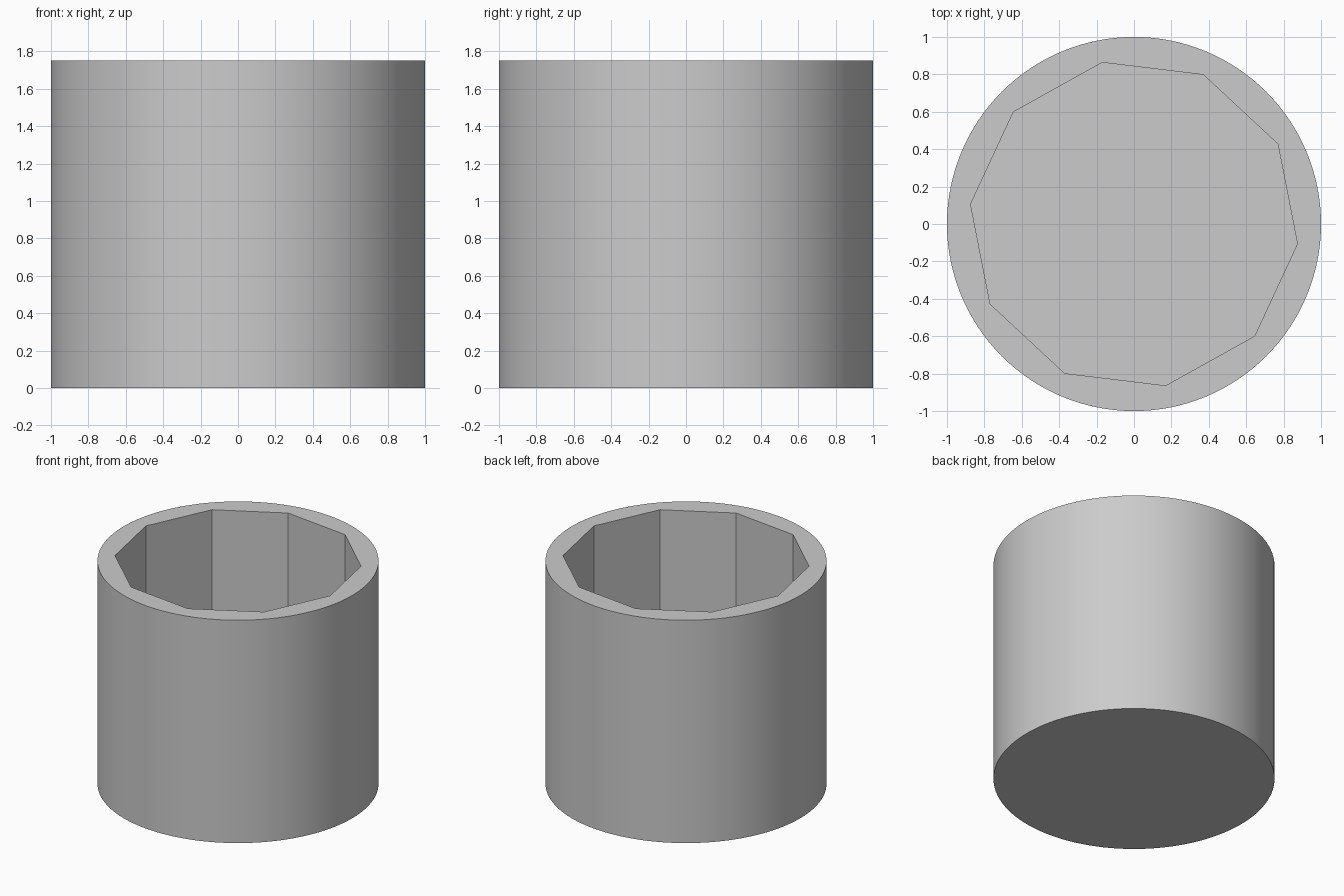
import bpy
import bmesh
import math

cube = bpy.data.objects.get("Cube")
if cube:
    bpy.data.objects.remove(cube, do_unlink=True)

HEIGHT = 1.75
FLOOR = 0.14
OUTER_SIDES = 128
INNER_SIDES = 10

grey = bpy.data.materials.new("light grey")
grey.use_nodes = True
colour = (0.6, 0.6, 0.6, 1)
grey.diffuse_color = colour
grey.node_tree.nodes["Principled BSDF"].inputs["Base Color"].default_value = colour


def ring(bm, sides, radius, z, turn=0.0):
    """Add a closed ring of vertices and return its vertices and edges."""
    angles = [turn + math.tau * i / sides for i in range(sides)]
    verts = [bm.verts.new((radius * math.cos(a), radius * math.sin(a), z)) for a in angles]
    edges = [bm.edges.new((verts[i - 1], verts[i])) for i in range(sides)]
    return verts, edges


bm = bmesh.new()
turn = math.radians(-6.9)
base, base_edges = ring(bm, OUTER_SIDES, 1.0, 0)
top, top_edges = ring(bm, OUTER_SIDES, 1.0, HEIGHT)
mouth, mouth_edges = ring(bm, INNER_SIDES, 0.88, HEIGHT, turn)
well, well_edges = ring(bm, INNER_SIDES, 0.88, FLOOR, turn)

# Round outer wall and ten-sided inner wall
bmesh.ops.bridge_loops(bm, edges=base_edges + top_edges)
bmesh.ops.bridge_loops(bm, edges=mouth_edges + well_edges)
# Flat rim between the round and the ten-sided outline
bmesh.ops.triangle_fill(bm, edges=top_edges + mouth_edges, use_beauty=True)
# Underside and inner floor
bm.faces.new(base)
bm.faces.new(well)
bmesh.ops.recalc_face_normals(bm, faces=bm.faces)

mesh = bpy.data.meshes.new("cup")
bm.to_mesh(mesh)
bm.free()
mesh.materials.append(grey)
cup = bpy.data.objects.new("cup", mesh)
bpy.context.collection.objects.link(cup)

# Smooth the round wall, keep the rim and inner corners sharp
bpy.ops.object.select_all(action="DESELECT")
cup.select_set(True)
bpy.context.view_layer.objects.active = cup
bpy.ops.object.shade_smooth_by_angle(angle=math.radians(20))
